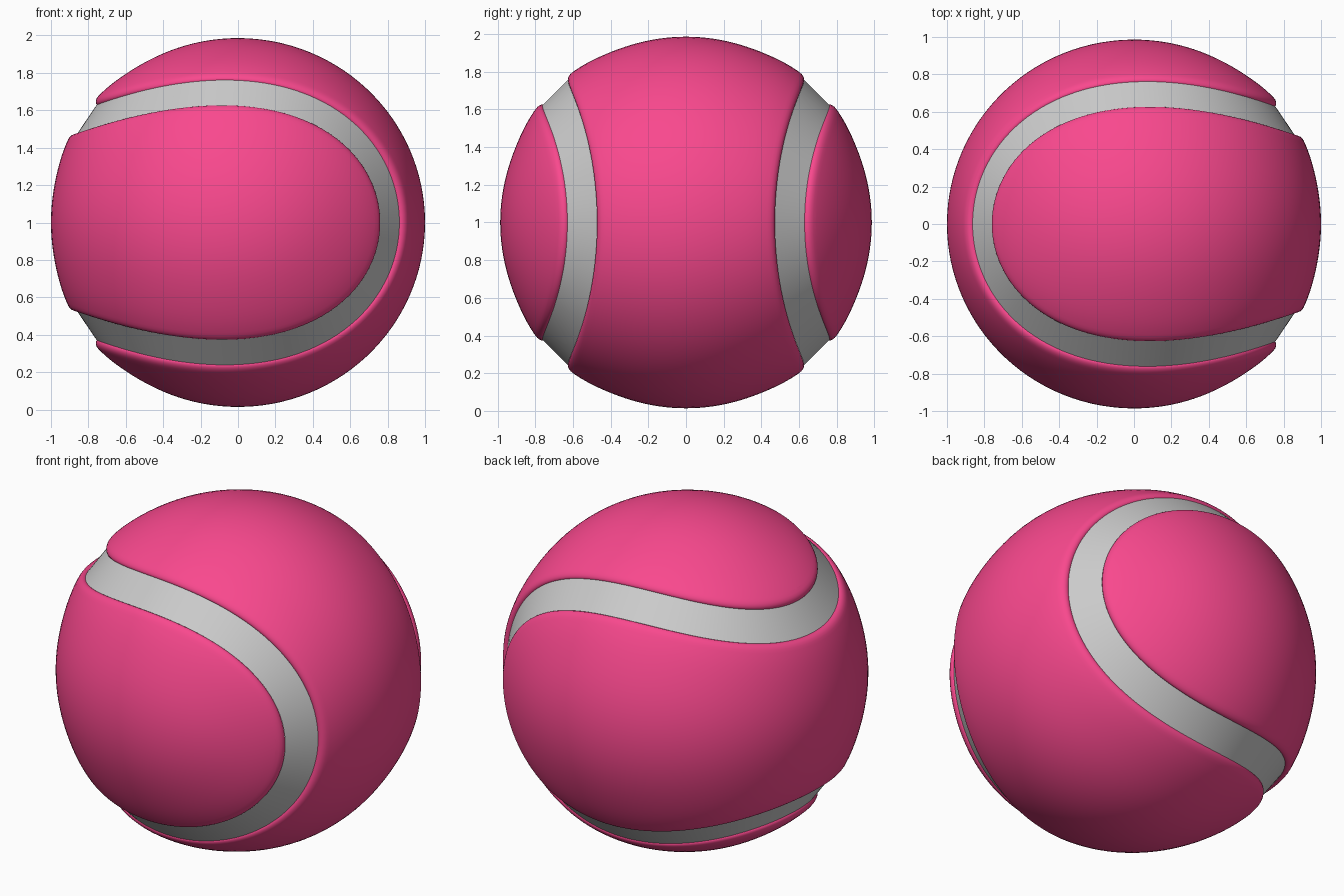
import bpy, bmesh
from math import sin, cos, asin, exp, sqrt, pi, radians, degrees
from mathutils import Vector, kdtree

if "Cube" in bpy.data.objects:
    bpy.data.objects.remove(bpy.data.objects["Cube"])

A = 0.781                      # shape of the ball-seam curve
B = 1 - A
C = 2 * sqrt(A * B)
N = 240                        # samples along the seam
HALF = 5.6                     # half width of the seam, degrees
RIM = [5.6, 5.7, 5.95, 6.4, 7.1, 8.0, 9.0]
COLS = 34
SEAM_R = 0.983


def seam_point(s):
    return Vector((C * cos(2 * s), -(A * cos(s) - B * cos(3 * s)),
                   A * sin(s) + B * sin(3 * s))).normalized()


def offset(s, deg):
    """Point on the unit sphere, deg degrees sideways from the seam line."""
    p = seam_point(s)
    t = seam_point(s + 1e-4) - seam_point(s - 1e-4)
    n = p.cross(t).normalized()
    return p * cos(radians(deg)) + n * sin(radians(deg))


K = 4000
tree = kdtree.KDTree(K)
for k in range(K):
    tree.insert(seam_point(2 * pi * k / K), k)
tree.balance()


def panel_radius(p):
    """Pillowed panel: rounded rim, slightly raised next to the seam."""
    d = degrees(2 * asin(min(1, tree.find(p)[2] / 2)))
    top = 0.986 + 0.014 * p.x ** 2 + 0.014 * exp(-((d - 6) / 12) ** 2)
    k = min(1, max(0, (d - HALF) / 2.4))
    return SEAM_R - 0.003 + (top - SEAM_R + 0.003) * sqrt(1 - (1 - k) ** 2)


def make_grid(name, rows, mat=None):
    bm = bmesh.new()
    g = [[bm.verts.new(p) for p in row] for row in rows]
    for r0, r1 in zip(g, g[1:]):
        for j in range(len(r0) - 1):
            bm.faces.new((r0[j], r0[j + 1], r1[j + 1], r1[j]))
    bmesh.ops.remove_doubles(bm, verts=bm.verts[:], dist=1e-5)
    bm.normal_update()
    for f in bm.faces:
        if f.normal.dot(f.calc_center_median()) < 0:
            f.normal_flip()
        f.smooth = True
    me = bpy.data.meshes.new(name)
    bm.to_mesh(me)
    bm.free()
    ob = bpy.data.objects.new(name, me)
    ob.location.z = 1
    bpy.context.collection.objects.link(ob)
    if mat:
        me.materials.append(mat)
    return ob


pink = bpy.data.materials.new("pink")
pink.diffuse_color = (0.95, 0.065, 0.27, 1)
pink.use_nodes = True
pink.node_tree.nodes["Principled BSDF"].inputs["Base Color"].default_value = pink.diffuse_color

# Seam: flat band following the curve
flat = SEAM_R * cos(radians(HALF))
make_grid("seam", [[offset(2 * pi * i / N, d) * (flat / cos(radians(d)))
                    for d in (-HALF, -HALF / 2, 0, HALF / 2, HALF)]
                   for i in range(N + 1)])

# Panel: rim strips on both edges, bridged by arcs between mirrored points
rows = []
for i in range(N // 2 + 1):
    rim = [offset(2 * pi * i / N, d) for d in RIM]
    p = rim[-1]
    flat_dir = Vector((p.x, p.y, 0)).normalized()
    lat = asin(p.z)
    arc = []
    for j in range(1, COLS):
        a = lat * (1 - 2 * j / COLS)
        arc.append(flat_dir * cos(a) + Vector((0, 0, sin(a))))
    mirrored = [Vector((q.x, q.y, -q.z)) for q in reversed(rim)]
    rows.append([q * panel_radius(q) for q in rim + arc + mirrored])

make_grid("front_back_panel", rows, pink)
# Second panel is the first one turned half round the y = z diagonal
make_grid("top_bottom_panel",
          [[Vector((-q.x, q.z, q.y)) for q in row] for row in rows], pink)
